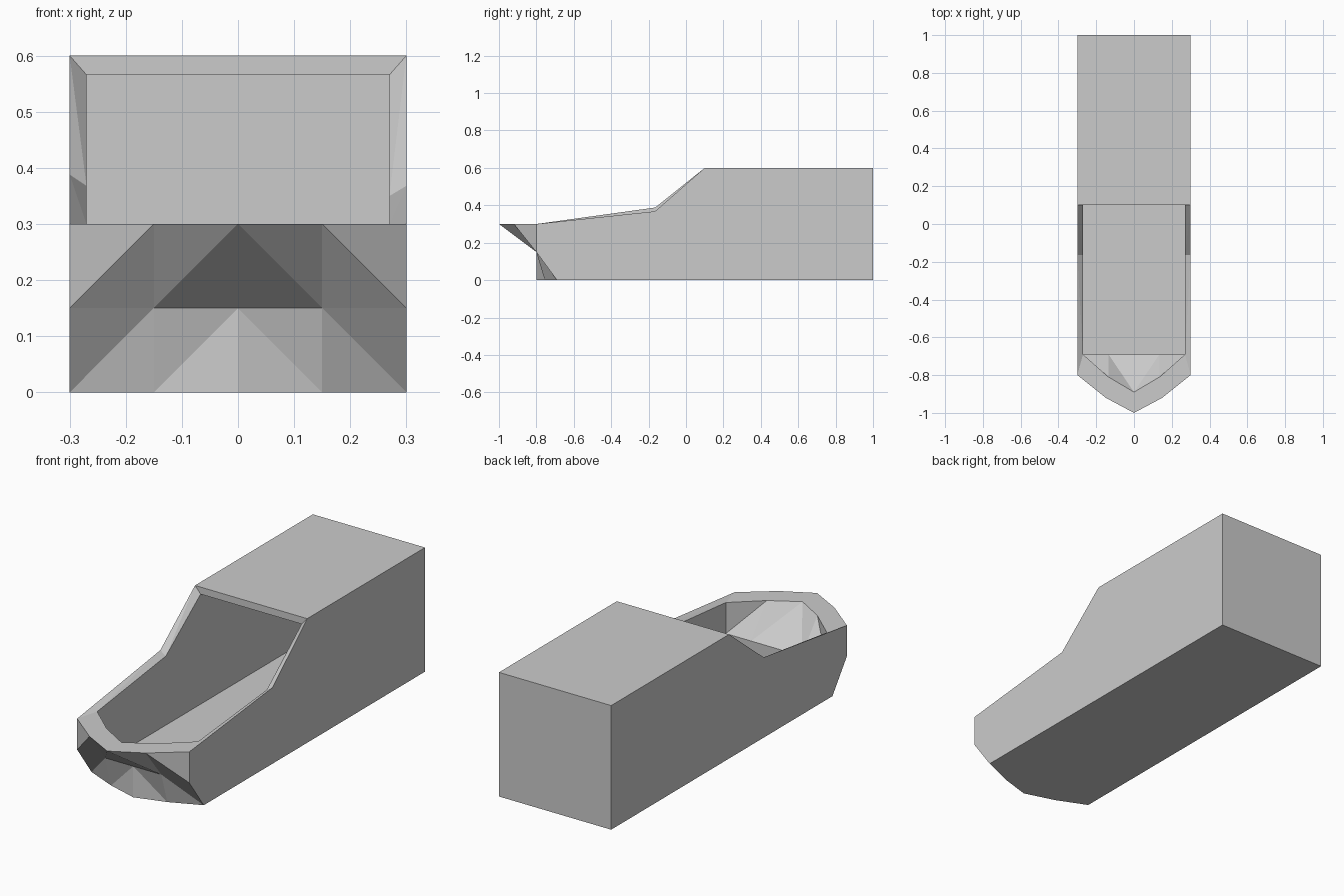
import bpy, bmesh

if "Cube" in bpy.data.objects:
    bpy.data.objects.remove(bpy.data.objects["Cube"])

bm = bmesh.new()


def shell(xs, z_rows, y_rows, knees, roof_z, back_y):
    """Open-topped skin: pointed nose, floor, sides, back and rear roof. Returns its opening loop."""
    rows = [[bm.verts.new((x, y, z)) for x, y in zip(xs, ys)]
            for z, ys in zip(z_rows, y_rows)]
    bottom, mid, top = rows

    # nose: each quad is split from its upper inner to its lower outer corner
    for low, high in ((bottom, mid), (mid, top)):
        for i in range(4):
            a, b, c, d = low[i], low[i + 1], high[i + 1], high[i]
            if i < 2:
                bm.faces.new((a, b, c))
                bm.faces.new((a, c, d))
            else:
                bm.faces.new((a, b, d))
                bm.faces.new((b, c, d))

    # sides
    sides = []
    for i, knee_z in ((0, knees[0]), (4, knees[1])):
        x = xs[i]
        s = [bm.verts.new(p) for p in ((x, -0.165, knee_z), (x, 0.1, roof_z),
                                       (x, back_y, roof_z), (x, back_y, z_rows[0]))]
        face = [bottom[i], mid[i], top[i]] + s
        bm.faces.new(face if i else face[::-1])
        sides.append(s)
    left, right = sides

    # floor, back and roof
    bm.faces.new(bottom[::-1] + [left[3], right[3]])
    bm.faces.new((left[3], left[2], right[2], right[3]))
    bm.faces.new((left[1], right[1], right[2], left[2]))
    return top + [right[0], right[1], left[1], left[0]]


outer = shell((-0.3, -0.15, 0, 0.15, 0.3), (0, 0.15, 0.3),
              ((-0.69, -0.755, -0.8, -0.755, -0.69), (-0.8,) * 5,
               (-0.8, -0.92, -1, -0.92, -0.8)),
              (0.388, 0.368), 0.6, 1)
inner = shell((-0.27, -0.135, 0, 0.135, 0.27), (0.034, 0.15, 0.3),
              ((-0.69,) * 5, (-0.69,) * 5,
               (-0.69, -0.81, -0.89, -0.81, -0.69)),
              (0.368, 0.35), 0.566, 0.89)

# rim around the opening
n = len(outer)
for i in range(n):
    j = (i + 1) % n
    a, b, c, d = outer[i], outer[j], inner[j], inner[i]
    if b.co.z > a.co.z:
        bm.faces.new((a, b, d))
        bm.faces.new((b, c, d))
    elif b.co.z < a.co.z:
        bm.faces.new((a, b, c))
        bm.faces.new((a, c, d))
    else:
        bm.faces.new((a, b, c, d))

bmesh.ops.recalc_face_normals(bm, faces=bm.faces[:])
mesh = bpy.data.meshes.new("hollow_body")
bm.to_mesh(mesh)
bm.free()
bpy.context.collection.objects.link(bpy.data.objects.new("hollow_body", mesh))
